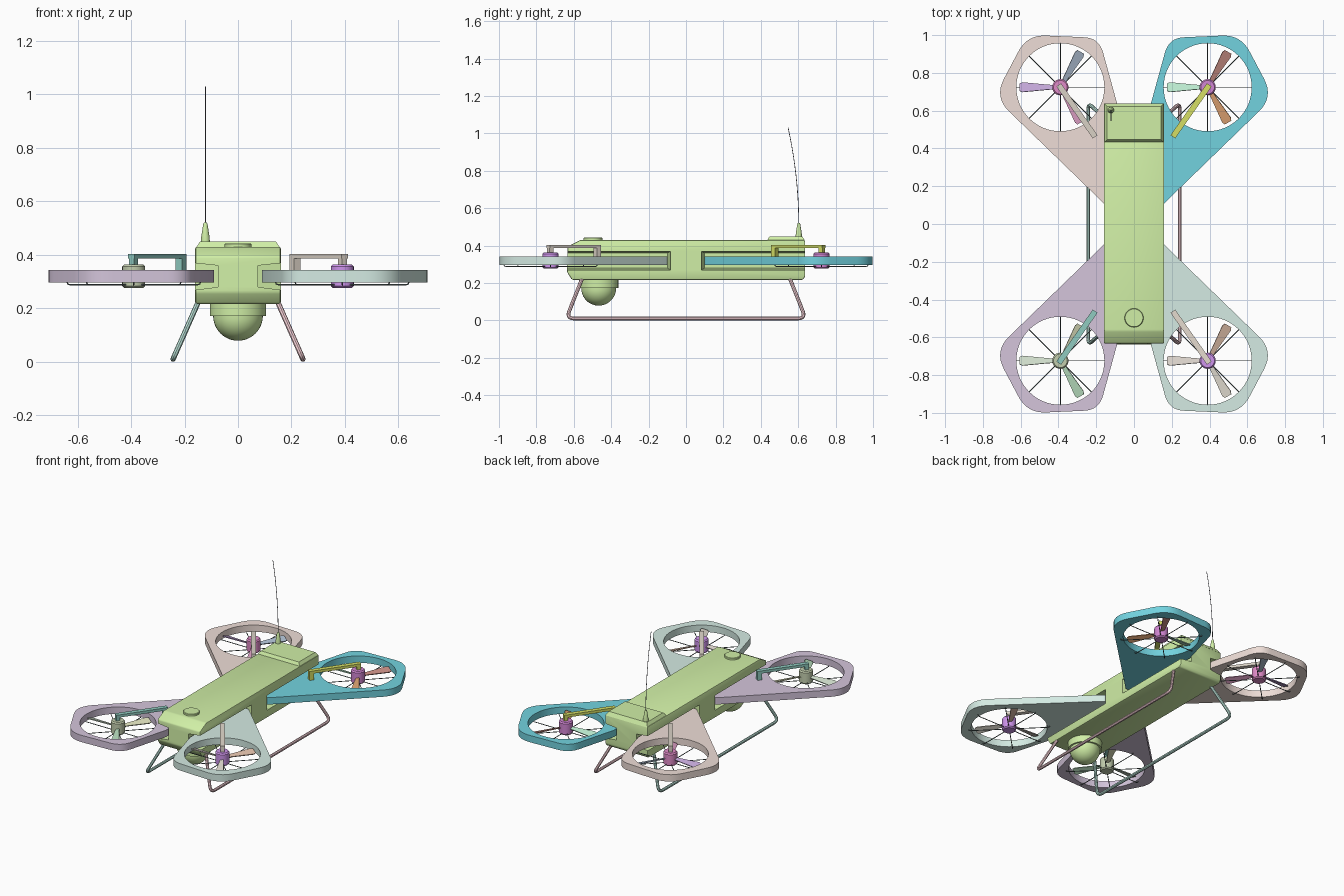
import bpy, bmesh, math
from mathutils import Vector, Matrix

if "Cube" in bpy.data.objects:
    bpy.data.objects.remove(bpy.data.objects["Cube"])


def material(name, rgb):
    m = bpy.data.materials.new(name)
    m.diffuse_color = (*rgb, 1)
    m.use_nodes = True
    m.node_tree.nodes["Principled BSDF"].inputs["Base Color"].default_value = m.diffuse_color
    return m


def add(name, mesh, mat):
    ob = bpy.data.objects.new(name, mesh)
    bpy.context.collection.objects.link(ob)
    mesh.materials.clear()
    mesh.materials.append(mat)
    return ob


def from_bm(name, bm, mat):
    bmesh.ops.recalc_face_normals(bm, faces=bm.faces)
    me = bpy.data.meshes.new(name)
    bm.to_mesh(me)
    bm.free()
    return add(name, me, mat)


def bake(ob):
    # replace a curve or modified object by its final mesh
    bpy.context.view_layer.update()
    dg = bpy.context.evaluated_depsgraph_get()
    me = bpy.data.meshes.new_from_object(ob.evaluated_get(dg))
    name, mat = ob.name, ob.data.materials[0]
    bpy.data.objects.remove(ob)
    return add(name, me, mat)


def curve(name, splines, mat, closed=False, **props):
    cu = bpy.data.curves.new(name, 'CURVE')
    for k, v in props.items():
        setattr(cu, k, v)
    for pts in splines:
        s = cu.splines.new('POLY')
        s.points.add(len(pts) - 1)
        for p, co in zip(s.points, pts):
            p.co = (*co, 1)
        s.use_cyclic_u = closed
    return bake(add(name, cu, mat))


def tube(name, paths, r, mat):
    return curve(name, paths, mat, dimensions='3D', bevel_depth=r, bevel_resolution=2, use_fill_caps=True)


def rounded(pts, radii, closed=True, n=8):
    # round each corner of a path with a quadratic arc
    out = []
    for i, (p, r) in enumerate(zip(pts, radii)):
        p = Vector(p)
        if r == 0:
            out.append(p)
            continue
        a, b = Vector(pts[i - 1]), Vector(pts[(i + 1) % len(pts)])
        a, b = p + (a - p).normalized() * r, p + (b - p).normalized() * r
        out += [a * (1 - t) ** 2 + p * 2 * t * (1 - t) + b * t * t for t in (k / n for k in range(n + 1))]
    return out


def lathe(bm, profile, x, y, seg=32):
    # closed solid of revolution about a vertical axis
    rings = [[bm.verts.new((x + r * math.cos(2 * math.pi * k / seg), y + r * math.sin(2 * math.pi * k / seg), z))
              for k in range(seg)] for r, z in profile]
    for a, b in zip(rings, rings[1:]):
        for k in range(seg):
            bm.faces.new((a[k], a[(k + 1) % seg], b[(k + 1) % seg], b[k]))
    bm.faces.new(rings[0])
    bm.faces.new(rings[-1])


def prism(bm, bottom, top):
    a, b = [bm.verts.new(p) for p in bottom], [bm.verts.new(p) for p in top]
    n = len(a)
    bm.faces.new(a)
    bm.faces.new(b)
    for i in range(n):
        bm.faces.new((a[i], a[(i + 1) % n], b[(i + 1) % n], b[i]))
    return a + b


def rect(x0, x1, y0, y1, z):
    return [(x0, y0, z), (x1, y0, z), (x1, y1, z), (x0, y1, z)]


GREEN = material("body_green", (0.63, 0.86, 0.38))

# fuselage: side profile extruded across, softened edges
bm = bmesh.new()
profile = [(-0.61, 0.217), (0.625, 0.217), (0.637, 0.235), (0.637, 0.43), (-0.565, 0.43), (-0.632, 0.395), (-0.637, 0.26)]
prism(bm, [(-0.16, y, z) for y, z in profile], [(0.16, y, z) for y, z in profile])
bmesh.ops.recalc_face_normals(bm, faces=bm.faces)
bmesh.ops.bevel(bm, geom=bm.edges[:], offset=0.007, segments=2, profile=0.5, affect='EDGES')
body = from_bm("fuselage", bm, GREEN)

# arm sockets cut into the flanks and open at the ends
bm = bmesh.new()
for sx in (-1, 1):
    for sy in (-1, 1):
        yz_in = [(0.10, 0.28), (0.7, 0.28), (0.7, 0.36), (0.10, 0.36)]
        yz_out = [(0.08, 0.268), (0.7, 0.268), (0.7, 0.37), (0.08, 0.37)]
        prism(bm, [(sx * 0.075, sy * y, z) for y, z in yz_in], [(sx * 0.17, sy * y, z) for y, z in yz_out])
cutter = from_bm("socket_cutter", bm, GREEN)
cutter.hide_render = True
mod = body.modifiers.new("sockets", 'BOOLEAN')
mod.operation, mod.object, mod.solver = 'DIFFERENCE', cutter, 'EXACT'
bake(body)
bpy.data.objects.remove(cutter)

# raised rear cover
bm = bmesh.new()
prism(bm, rect(-0.158, 0.158, 0.432, 0.637, 0.425), rect(-0.142, 0.142, 0.447, 0.622, 0.45))
from_bm("rear_cover", bm, GREEN)

# camera dome, collar and top button
bm = bmesh.new()
arc = [(0.093 * math.cos(t), 0.172 - 0.093 * math.sin(t)) for t in (math.radians(89 - i * 89 / 12) for i in range(13))]
lathe(bm, arc + [(0.105, 0.172), (0.105, 0.225)], 0, -0.467, 40)
from_bm("camera_dome", bm, GREEN)
bm = bmesh.new()
lathe(bm, [(0.05, 0.42), (0.05, 0.44), (0.047, 0.443)], 0, -0.497)
from_bm("top_button", bm, GREEN)

# antenna base and curved whip
bm = bmesh.new()
lathe(bm, [(0.017, 0.44), (0.016, 0.465), (0.008, 0.515), (0.005, 0.522)], -0.122, 0.603, 20)
from_bm("antenna_base", bm, GREEN)
tube("antenna_whip", [[(-0.122, 0.603 - 0.057 * (i / 10) ** 2, 0.51 + 0.52 * i / 10) for i in range(11)]], 0.0018,
     material("whip_dark", (0.25, 0.25, 0.3)))

# landing skids
for side, sx, rgb in (("left", -1, (0.5, 0.76, 0.68)), ("right", 1, (0.92, 0.64, 0.68))):
    path = [(sx * 0.148, -0.555, 0.225), (sx * 0.243, -0.64, 0.01), (sx * 0.243, 0.64, 0.01), (sx * 0.148, 0.555, 0.225)]
    tube(side + "_landing_skid", [rounded(path, (0, 0.045, 0.045, 0))], 0.01, material(side + "_skid", rgb))

# rotor units: arm, motor, bracket, spokes and three blades
MX, MY = 0.39, 0.724
outline = [(0.09, 0.10), (0.15, 0.10), (0.74, 0.672), (0.565, 1.002), (0.185, 0.985), (0.09, 0.64)]
radii = (0, 0.01, 0.11, 0.1, 0.08, 0)
DARK = material("spoke_dark", (0.12, 0.16, 0.16))
units = [
    ("front_left", -1, -1, (0.66, 0.56, 0.71), (0.54, 0.61, 0.42), (0.28, 0.6, 0.53),
     [(0.72, 0.74, 0.5), (0.63, 0.73, 0.6), (0.48, 0.73, 0.52)]),
    ("front_right", 1, -1, (0.66, 0.83, 0.77), (0.63, 0.3, 0.85), (0.78, 0.71, 0.62),
     [(0.74, 0.52, 0.4), (0.7, 0.64, 0.59), (0.8, 0.76, 0.67)]),
    ("rear_left", -1, 1, (0.86, 0.73, 0.68), (0.75, 0.26, 0.58), (0.69, 0.64, 0.56),
     [(0.42, 0.51, 0.63), (0.55, 0.39, 0.69), (0.77, 0.37, 0.59)]),
    ("rear_right", 1, 1, (0.17, 0.65, 0.74), (0.65, 0.24, 0.66), (0.67, 0.74, 0.13),
     [(0.58, 0.27, 0.23), (0.51, 0.84, 0.63), (0.74, 0.37, 0.17)]),
]
for name, sx, sy, arm_c, motor_c, bracket_c, blade_cs in units:
    cx, cy = sx * MX, sy * MY
    # arm plate with guard ring hole
    outer = [(sx * p.x, sy * p.y, 0) for p in rounded(outline, radii)]
    hole = [(cx + 0.233 * math.cos(math.tau * k / 64), cy + 0.233 * math.sin(math.tau * k / 64), 0) for k in range(64)]
    arm = curve(name + "_arm", [outer, hole], material(name + "_arm", arm_c), True,
                dimensions='2D', fill_mode='BOTH', extrude=0.023)
    arm.location.z = 0.32
    # motor
    bm = bmesh.new()
    lathe(bm, [(0.036, 0.277), (0.043, 0.284), (0.043, 0.356), (0.036, 0.364)], cx, cy, 24)
    from_bm(name + "_motor", bm, material(name + "_motor", motor_c))
    # bracket from arm to motor: bar, wide foot and slim pin
    bm = bmesh.new()
    d = Vector((sx * 0.215, sy * 0.475, 0)) - Vector((cx, cy, 0))
    length = d.length
    for x0, x1, w, z0, z1 in ((-0.015, length + 0.016, 0.015, 0.386, 0.404), (length - 0.012, length + 0.016, 0.015, 0.335, 0.388),
                              (-0.015, 0.01, 0.012, 0.355, 0.388)):
        prism(bm, rect(x0, x1, -w, w, z0), rect(x0, x1, -w, w, z1))
    rot = Matrix.Translation((cx, cy, 0)) @ Matrix.Rotation(math.atan2(d.y, d.x), 4, 'Z')
    bm.transform(rot)
    from_bm(name + "_bracket", bm, material(name + "_bracket", bracket_c))
    # wire spokes under the ring
    spokes = []
    for k in range(8):
        c, s = math.cos(k * math.pi / 4), math.sin(k * math.pi / 4)
        spokes.append([(cx + r * c, cy + r * s, z) for r, z in ((0.03, 0.288), (0.237, 0.288), (0.247, 0.291), (0.25, 0.302))])
    tube(name + "_spokes", spokes, 0.0025, DARK)
    # pitched blades
    for k, rgb in enumerate(blade_cs):
        bm = bmesh.new()
        plan = [(0.03, -0.011), (0.07, -0.014), (0.2, -0.027), (0.216, -0.02), (0.216, 0.02), (0.2, 0.027), (0.07, 0.014), (0.03, 0.011)]
        prism(bm, [(x, y, -0.003) for x, y in plan], [(x, y, 0.003) for x, y in plan])
        bm.transform(Matrix.Translation((cx, cy, 0.32)) @ Matrix.Rotation(math.radians(60 + 120 * k), 4, 'Z')
                     @ Matrix.Rotation(math.radians(18), 4, 'X'))
        from_bm(f"{name}_blade_{k + 1}", bm, material(f"{name}_blade_{k + 1}", rgb))

# smooth shading with sharp edges kept
for ob in bpy.data.objects:
    ob.select_set(True)
    bpy.context.view_layer.objects.active = ob
bpy.ops.object.shade_smooth_by_angle(angle=math.radians(32))
